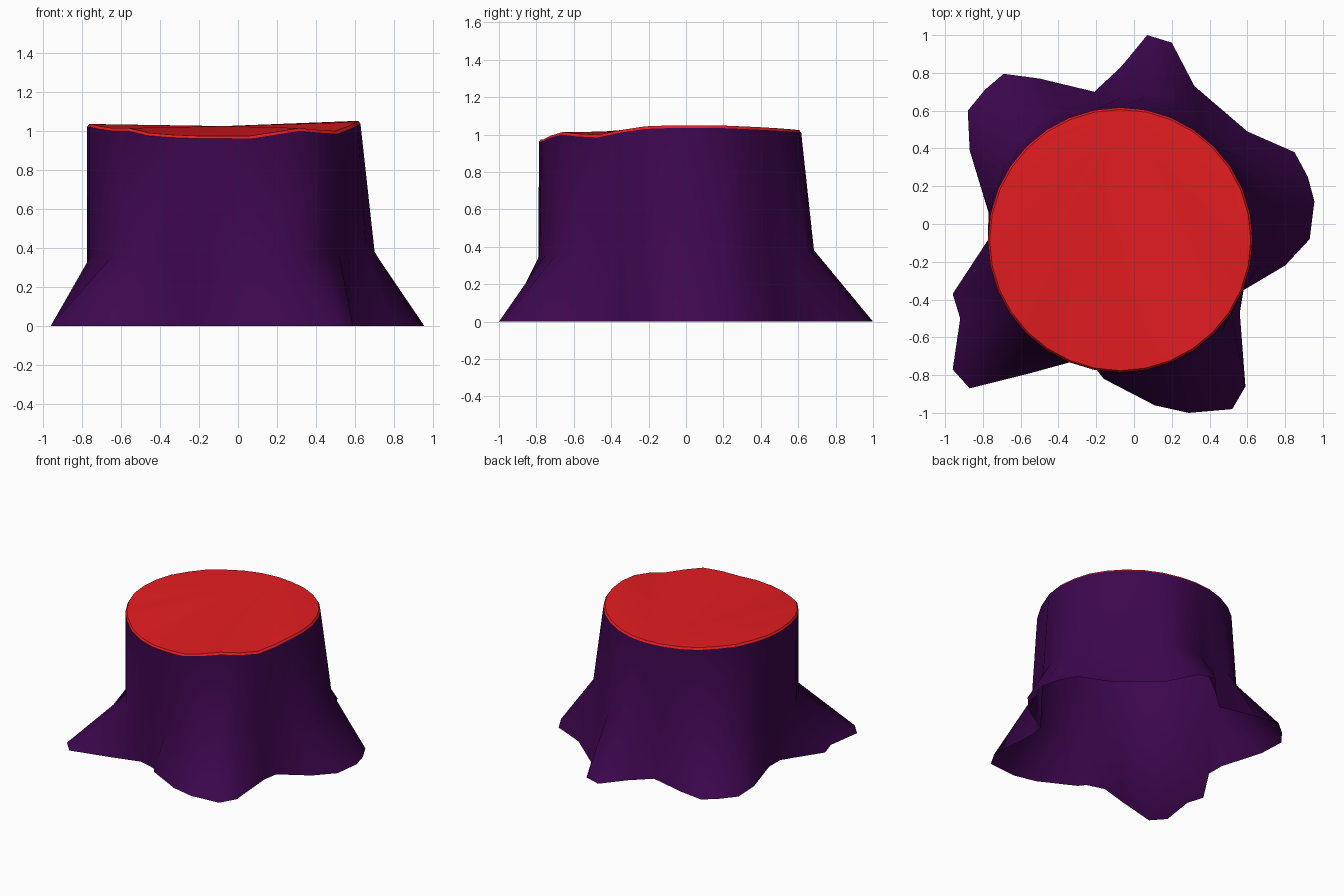
import bpy
import bmesh
import math

if "Cube" in bpy.data.objects:
    bpy.data.objects.remove(bpy.data.objects["Cube"])

SIDES = 32
CX, CY, RADIUS = -0.073, -0.085, 0.701

# Root outline on the ground, one point per trunk side
ROOTS = [
    (0.93, -0.08), (0.955, 0.12), (0.92, 0.25), (0.85, 0.38), (0.60, 0.49), (0.32, 0.73),
    (0.20, 0.96), (0.07, 1.00), (-0.07, 0.83), (-0.21, 0.70), (-0.50, 0.77), (-0.69, 0.795),
    (-0.79, 0.71), (-0.88, 0.60), (-0.87, 0.39), (-0.77, 0.06), (-0.77, -0.08), (-0.96, -0.37),
    (-0.92, -0.50), (-0.96, -0.77), (-0.87, -0.87), (-0.55, -0.79), (-0.34, -0.73), (-0.20, -0.77),
    (-0.16, -0.82), (0.11, -0.96), (0.29, -1.0), (0.52, -0.98), (0.59, -0.86), (0.56, -0.47),
    (0.58, -0.35), (0.80, -0.22),
]
# Uneven rim height, one value per side
RIM_Z = [1.035, 1.035, 1.035, 1.03, 1.025, 1.02, 1.015, 1.01,
         1.01, 1.01, 1.01, 1.01, 1.015, 1.015, 1.02, 1.02,
         1.02, 1.02, 1.01, 1.0, 1.0, 0.975, 0.965, 0.96,
         0.96, 0.96, 0.98, 1.0, 0.99, 0.985, 1.01, 1.03]


def circle_point(i, r):
    a = 2 * math.pi * i / SIDES
    return CX + r * math.cos(a), CY + r * math.sin(a)


def bridge(bm, low, high):
    for i in range(SIDES):
        j = (i + 1) % SIDES
        bm.faces.new((low[i], low[j], high[j], high[i]))


def finish(bm, name, color, angle):
    mesh = bpy.data.meshes.new(name)
    bm.to_mesh(mesh)
    bm.free()
    obj = bpy.data.objects.new(name, mesh)
    bpy.context.collection.objects.link(obj)
    mat = bpy.data.materials.new(name + "_color")
    mat.diffuse_color = color
    mat.use_nodes = True
    mat.node_tree.nodes["Principled BSDF"].inputs["Base Color"].default_value = mat.diffuse_color
    mesh.materials.append(mat)
    bpy.ops.object.select_all(action='DESELECT')
    obj.select_set(True)
    bpy.context.view_layer.objects.active = obj
    bpy.ops.object.shade_smooth_by_angle(angle=math.radians(angle))


# Bark: open shell of flared roots, knee ring and cut rim
bm = bmesh.new()
ground, knee, rim = [], [], []
for i, (bx, by) in enumerate(ROOTS):
    # The knee bulges towards the back right, but never in the valleys between roots
    lean = math.cos(2 * math.pi * i / SIDES - math.pi / 4)
    reach = math.hypot(bx - CX, by - CY) - RADIUS
    bulge = max(0, min(0.04 + 0.052 * lean, 0.24 * reach))
    ground.append(bm.verts.new((bx, by, 0)))
    knee.append(bm.verts.new((*circle_point(i, RADIUS + bulge), 0.365 + 0.02 * lean)))
    rim.append(bm.verts.new((*circle_point(i, RADIUS), RIM_Z[i])))
bridge(bm, ground, knee)
bridge(bm, knee, rim)
finish(bm, "stump_bark", (0.046, 0.002, 0.075, 1), 60)

# Cut top: narrow lip and a slightly wavy face fanned from the back
bm = bmesh.new()
outer, inner = [], []
for i in range(SIDES):
    outer.append(bm.verts.new((*circle_point(i, RADIUS), RIM_Z[i])))
    inner.append(bm.verts.new((*circle_point(i, RADIUS - 0.01), RIM_Z[i] + 0.014)))
bridge(bm, outer, inner)
apex = 8
for k in range(1, SIDES - 1):
    bm.faces.new((inner[apex], inner[(apex + k) % SIDES], inner[(apex + k + 1) % SIDES]))
finish(bm, "stump_cut_top", (0.78, 0.012, 0.015, 1), 35)
